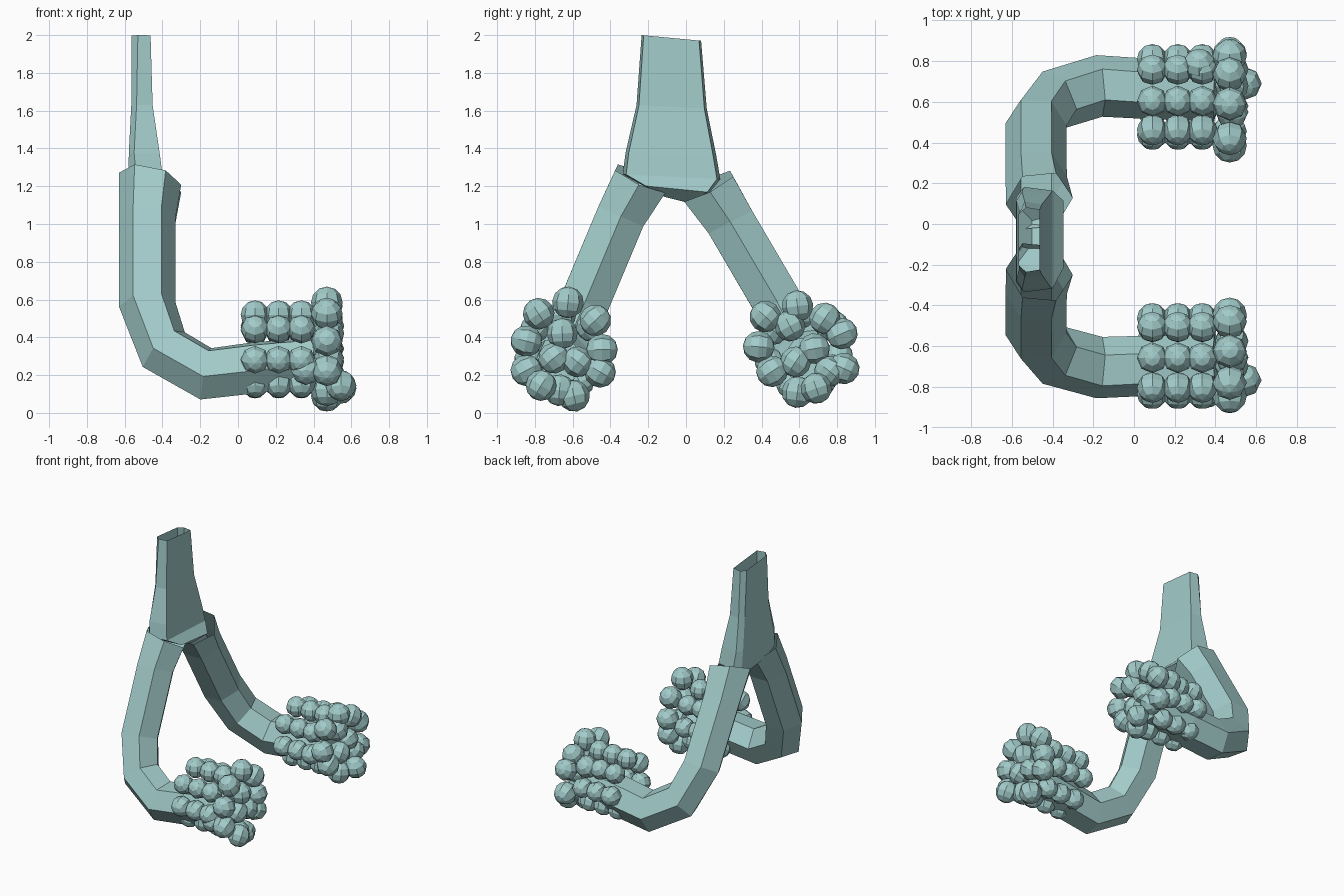
import bpy, bmesh, math
from mathutils import Vector, Matrix

if "Cube" in bpy.data.objects:
    bpy.data.objects.remove(bpy.data.objects["Cube"])

teal = bpy.data.materials.new("teal")
teal.diffuse_color = (0.36, 0.60, 0.59, 1)
teal.use_nodes = True
teal.node_tree.nodes["Principled BSDF"].inputs["Base Color"].default_value = teal.diffuse_color


def finish(bm, name):
    mesh = bpy.data.meshes.new(name)
    bm.to_mesh(mesh)
    bm.free()
    mesh.materials.append(teal)
    obj = bpy.data.objects.new(name, mesh)
    bpy.context.collection.objects.link(obj)
    return obj


def loft(name, rings, cap_end=True):
    bm = bmesh.new()
    loops = [[bm.verts.new(p) for p in ring] for ring in rings]
    n = len(loops[0])
    for a, b in zip(loops, loops[1:]):
        for i in range(n):
            j = (i + 1) % n
            bm.faces.new((a[i], a[j], b[j], b[i]))
    if cap_end:
        bm.faces.new(loops[-1])
    bmesh.ops.recalc_face_normals(bm, faces=bm.faces)
    return finish(bm, name)


# Flattened six-sided stem: z, y min, y max, x back / middle / front, z slope along y
def stem_ring(z, y0, y1, xb, xm, xf, slope):
    c, h = (y0 + y1) / 2, (y1 - y0) / 2
    pts = [(xf, c - h * .93), (xm, y0), (xb, c - h * .8),
           (xb, c + h * .8), (xm, y1), (xf, c + h * .93)]
    return [(x, y, z + slope * (y - c)) for x, y in pts]


loft("stem", [stem_ring(*r) for r in (
    (1.985, -.235, .08, -.565, -.53, -.463, -.095),
    (1.62, -.262, .11, -.565, -.537, -.452, -.05),
    (1.37, -.32, .16, -.578, -.55, -.415, -.03),
    (1.25, -.335, .182, -.58, -.54, -.40, -.05),
    (1.185, -.225, .125, -.57, -.46, -.345, -.10),
    (1.125, -.11, .03, -.50, -.45, -.42, -.25))])


# Hexagonal arm swept in a tilted plane: centre, bend angle, radius
def arm(name, down, stations):
    d, X = Vector(down).normalized(), Vector((1, 0, 0))
    v = X.cross(d)
    rings = []
    for c, bend, r in stations:
        a = math.radians(bend)
        u = X * math.cos(a) - d * math.sin(a)
        rings.append([Vector(c) + r * (u * math.cos(k * math.pi / 3) + v * math.sin(k * math.pi / 3))
                      for k in range(6)])
    loft(name, rings)


arm("front_arm", (0, -.41, -.91), [
    ((-.465, -.235, 1.24), -12, .168), ((-.48, -.345, 1.04), 0, .15),
    ((-.481, -.54, .575), 5, .15), ((-.393, -.645, .335), 42, .15),
    ((-.17, -.705, .207), 79, .152), ((.1, -.695, .24), 95, .148), ((.4, -.67, .28), 95, .13)])
arm("back_arm", (0, .46, -.89), [
    ((-.465, .112, 1.20), -12, .168), ((-.48, .235, 1.01), 0, .15),
    ((-.481, .49, .575), 5, .15), ((-.393, .61, .335), 42, .15),
    ((-.17, .678, .207), 79, .152), ((.1, .662, .24), 95, .148), ((.4, .635, .28), 95, .13)])


# Clusters of low-poly balls: rows around the arm end, then a wider end ring and loose balls
def cluster(name, cy, start, outer, extra):
    cz = .33
    balls = []
    for x in (.09, .215, .335):
        for k in range(7):
            a = math.radians(start + k * 360 / 7)
            balls.append((x, cy + .19 * math.cos(a), cz + .19 * math.sin(a), .076))
    balls += [(.47, y, z, .084) for y, z in outer]
    balls += [(x, y, z, .082) for x, y, z in extra]
    bm = bmesh.new()
    for x, y, z, r in balls:
        radial = Vector((0, y - cy, z - cz))
        rot = radial.to_track_quat('Z', 'X').to_matrix().to_4x4()
        bmesh.ops.create_uvsphere(bm, u_segments=8, v_segments=6, radius=r,
                                  matrix=Matrix.Translation((x, y, z)) @ rot)
    finish(bm, name)


cluster("front_ball_cluster", -.65, 92,
        [(-.625, .585), (-.78, .525), (-.48, .49), (-.845, .38), (-.445, .335),
         (-.845, .225), (-.455, .217), (-.593, .09), (-.67, .12)],
        [(.48, -.655, .42), (.48, -.70, .29), (.48, -.575, .27), (.545, -.767, .145), (.36, -.82, .23)])
cluster("back_ball_cluster", .62, 95,
        [(.59, .565), (.735, .50), (.825, .42), (.42, .51), (.385, .35),
         (.455, .22), (.59, .11), (.835, .235)],
        [(.48, .55, .46), (.48, .68, .34), (.48, .58, .27), (.545, .69, .13), (.32, .78, .46), (.48, .76, .22)])
